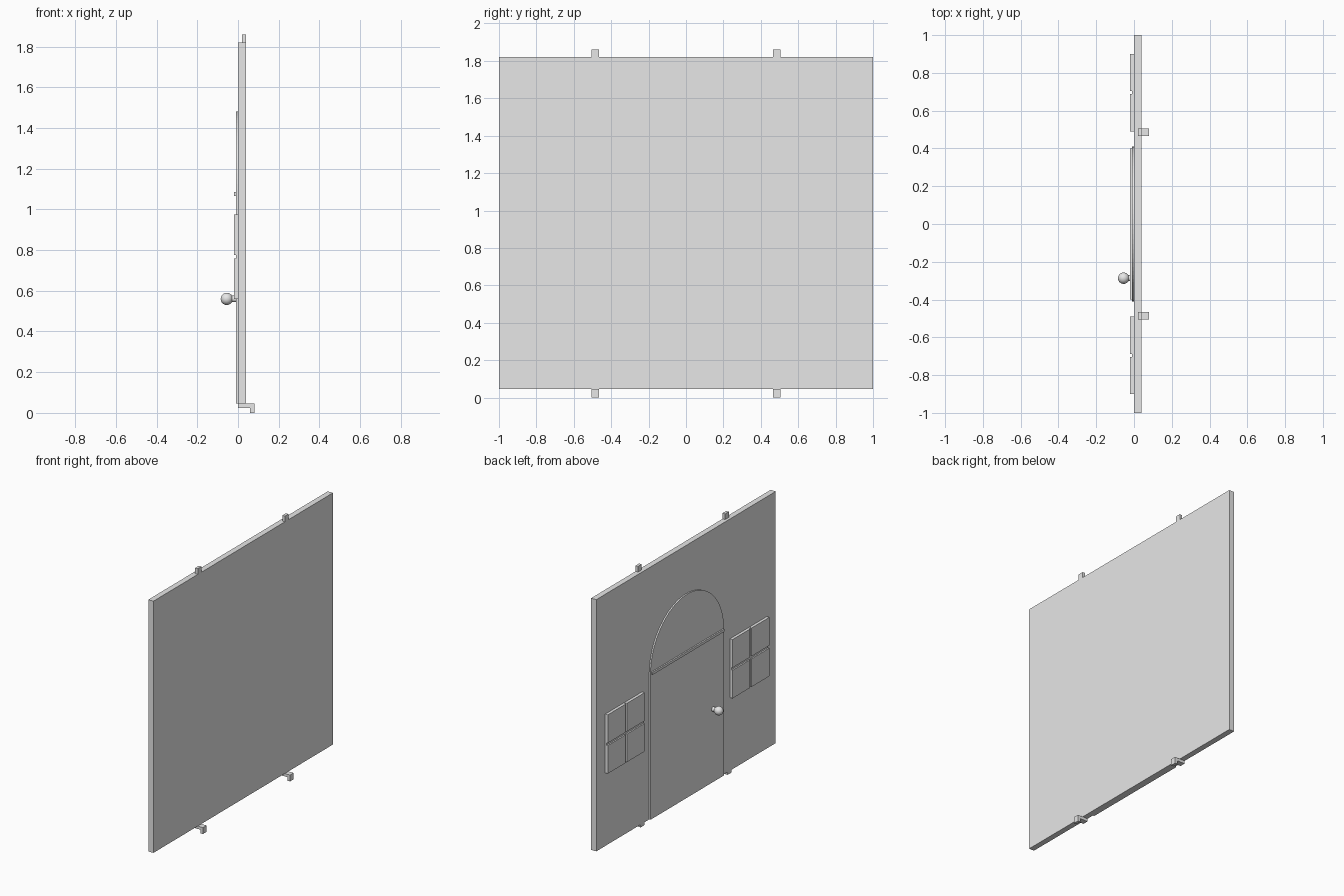
import bpy, bmesh, math
from mathutils import Matrix

if "Cube" in bpy.data.objects:
    bpy.data.objects.remove(bpy.data.objects["Cube"], do_unlink=True)

grey = bpy.data.materials.new("plain_grey")
grey.use_nodes = True
grey.diffuse_color = (0.8, 0.8, 0.8, 1)
grey.node_tree.nodes["Principled BSDF"].inputs["Base Color"].default_value = (0.8, 0.8, 0.8, 1)


def finish(name, bm):
    bmesh.ops.recalc_face_normals(bm, faces=bm.faces)
    mesh = bpy.data.meshes.new(name)
    bm.to_mesh(mesh)
    bm.free()
    mesh.materials.append(grey)
    obj = bpy.data.objects.new(name, mesh)
    bpy.context.collection.objects.link(obj)
    return obj


def box(name, x, y, z):
    """Box from (min, max) ranges on each axis."""
    bm = bmesh.new()
    spans = (x, y, z)
    size = Matrix.Diagonal([b - a for a, b in spans] + [1])
    centre = Matrix.Translation([(a + b) / 2 for a, b in spans])
    bmesh.ops.create_cube(bm, size=1, matrix=centre @ size)
    return finish(name, bm)


def extrude_profile(name, points, axis, start, depth):
    """Extrude a flat outline along x or y."""
    bm = bmesh.new()
    place = (lambda u, v: (start, u, v)) if axis == "x" else (lambda u, v: (u, start, v))
    face = bm.faces.new([bm.verts.new(place(u, v)) for u, v in points])
    moved = bmesh.ops.extrude_face_region(bm, geom=[face])["geom"]
    verts = [g for g in moved if isinstance(g, bmesh.types.BMVert)]
    bmesh.ops.translate(bm, verts=verts, vec=(depth, 0, 0) if axis == "x" else (0, depth, 0))
    return finish(name, bm)


# Wall slab
FLOOR, TOP = 0.045, 1.82
box("wall_panel", (0, 0.04), (-1, 1), (FLOOR, TOP))

# Arched door with a rail under the fanlight
R, SPRING = 0.41, 1.07
arch = [(R * math.cos(a), SPRING + R * math.sin(a))
        for a in (math.pi * i / 48 for i in range(49))]
extrude_profile("arched_door", [(-R, FLOOR), (R, FLOOR)] + arch, "x", -0.01, 0.01)
box("door_rail", (-0.02, -0.01), (-0.4, 0.4), (1.066, 1.084))

# Door knob: stem and ball
bm = bmesh.new()
turn = Matrix.Rotation(math.pi / 2, 4, "Y")
spot = Matrix.Translation((-0.02, -0.287, 0.56))
bmesh.ops.create_cone(bm, cap_ends=True, segments=24, radius1=0.016, radius2=0.016,
                      depth=0.04, matrix=spot @ turn)
bmesh.ops.create_uvsphere(bm, u_segments=24, v_segments=16, radius=0.03,
                          matrix=Matrix.Translation((-0.055, -0.287, 0.56)) @ turn)
knob = finish("door_knob", bm)
bpy.context.view_layer.objects.active = knob
knob.select_set(True)
bpy.ops.object.shade_smooth_by_angle()
knob.select_set(False)

for side, s in (("left", 1), ("right", -1)):
    # Window: thin backing with four raised panes
    mid, low, high = 0.695 * s, 0.56, 0.975
    box(f"window_backing_{side}", (-0.01, 0), (mid - 0.205, mid + 0.205), (low, high))
    for col, (a, b) in enumerate(((-0.205, -0.008), (0.008, 0.205))):
        for row, z in enumerate(((low, 0.758), (0.776, high))):
            box(f"window_pane_{side}_{col}_{row}", (-0.02, -0.01), (mid + a, mid + b), z)

    # Mounting tab on top and hooked tab below
    y0 = 0.485 * s - 0.02
    box(f"top_tab_{side}", (0.02, 0.04), (y0, y0 + 0.04), (TOP, 1.86))
    hook = [(0, FLOOR), (0, 0.025), (0.06, 0.025), (0.06, 0), (0.08, 0), (0.08, FLOOR)]
    extrude_profile(f"bottom_hook_{side}", hook, "y", y0, 0.04)
